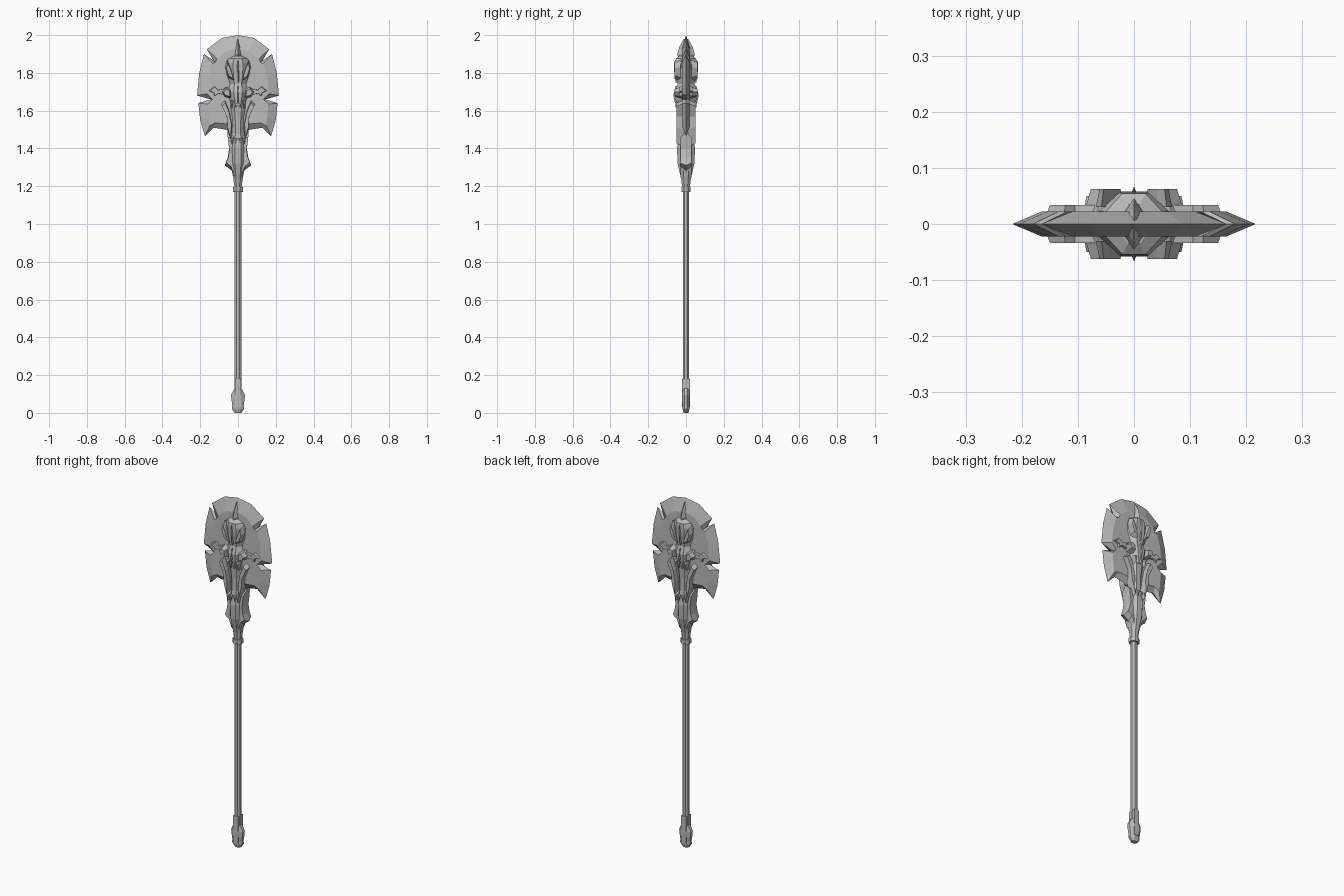
import bpy, bmesh, math

cube = bpy.data.objects.get("Cube")
if cube:
    bpy.data.objects.remove(cube, do_unlink=True)

steel = bpy.data.materials.new("plain_grey_steel")
steel.use_nodes = True
colour = (0.5, 0.5, 0.5, 1)
steel.diffuse_color = colour
steel.node_tree.nodes["Principled BSDF"].inputs["Base Color"].default_value = colour


def make(name, verts, faces, mirror_x=False, mirror_y=False):
    """Flat-shaded object, optionally repeated across the x and y planes."""
    bm = bmesh.new()
    for sx in ((1, -1) if mirror_x else (1,)):
        for sy in ((1, -1) if mirror_y else (1,)):
            copies = [bm.verts.new((x * sx, y * sy, z)) for x, y, z in verts]
            for face in faces:
                bm.faces.new([copies[i] for i in face])
    bmesh.ops.remove_doubles(bm, verts=bm.verts, dist=0.0001)
    bmesh.ops.recalc_face_normals(bm, faces=bm.faces)
    mesh = bpy.data.meshes.new(name)
    bm.to_mesh(mesh)
    bm.free()
    mesh.materials.append(steel)
    obj = bpy.data.objects.new(name, mesh)
    bpy.context.collection.objects.link(obj)
    return obj


def loft(name, sections, sides=8, turned=True):
    """Stack of rings, each given as height, half width and half depth."""
    start = math.pi / sides if turned else 0
    grow = 1 / math.cos(start)
    verts = []
    for z, rx, ry in sections:
        for i in range(sides):
            a = start + math.tau * i / sides
            verts.append((rx * grow * math.cos(a), ry * grow * math.sin(a), z))
    faces = [list(range(sides)), list(range(len(verts) - sides, len(verts)))]
    for k in range(len(sections) - 1):
        for i in range(sides):
            j = (i + 1) % sides
            a, b = k * sides, (k + 1) * sides
            faces.append([a + i, a + j, b + j, b + i])
    return make(name, verts, faces)


def relief(name, outline, base, depth, shrink=0.7):
    """Raised plate with sloping sides, repeated left, right, front and back."""
    n = len(outline)
    cx = sum(p[0] for p in outline) / n
    cz = sum(p[1] for p in outline) / n
    verts = [(x, -base, z) for x, z in outline]
    verts += [(cx + (x - cx) * shrink, -depth, cz + (z - cz) * shrink) for x, z in outline]
    faces = [list(range(n)), list(range(n, 2 * n))]
    for i in range(n):
        j = (i + 1) % n
        faces.append([i, j, n + j, n + i])
    return make(name, verts, faces, True, True)


# Blade: sharp notched rim around a thicker flat core
rim = [(0, 2), (.085, 1.985), (.165, 1.925), (.13, 1.865), (.18, 1.9), (.205, 1.8),
       (.217, 1.68), (.145, 1.66), (.21, 1.64), (.2, 1.55), (.175, 1.465),
       (.13, 1.51), (.065, 1.5), (0, 1.47)]
core = [(0, 1.93), (.06, 1.915), (.11, 1.875), (.12, 1.855), (.135, 1.85), (.155, 1.78),
        (.165, 1.69), (.135, 1.66), (.16, 1.635), (.155, 1.57), (.15, 1.52),
        (.12, 1.535), (.06, 1.53), (0, 1.5)]
n = len(rim)
blade_verts = [(x, 0, z) for x, z in rim] + [(x, -.022, z) for x, z in core]
blade_faces = [[i, i + 1, n + i + 1, n + i] for i in range(n - 1)]
blade_faces.append(list(range(n, 2 * n)))
make("blade", blade_verts, blade_faces, True, True)

# Shaft, collar and pommel
loft("shaft", [(.1, .018, .016), (1.22, .018, .016)])
loft("collar", [(1.17, .027, .024), (1.195, .027, .024)])
loft("pommel", [(0, .018, .012), (.02, .032, .018), (.04, .03, .02), (.065, .034, .022),
                (.095, .037, .022), (.12, .025, .021), (.13, .018, .016)])
loft("pommel_sleeve", [(.03, .016, .022), (.18, .016, .021)], sides=4)

# Socket that flares from the shaft into the head
loft("socket", [(1.19, .019, .02), (1.235, .024, .025), (1.32, .038, .044), (1.4, .04, .048),
                (1.48, .034, .036), (1.55, .035, .036), (1.62, .045, .042), (1.68, .045, .045)])
relief("socket_fin", [(.015, 1.23), (.035, 1.285), (.07, 1.31), (.055, 1.35),
                      (.047, 1.4), (.058, 1.49), (.01, 1.49)], 0, .03, .75)

# Beast skull mounted through the blade
loft("skull", [(1.62, .03, .046), (1.66, .045, .056), (1.7, .055, .058), (1.74, .045, .045),
               (1.79, .06, .052), (1.85, .062, .056), (1.875, .05, .054), (1.89, .025, .035)])
loft("forehead_ridge", [(1.75, .008, .055), (1.81, .035, .063), (1.86, .02, .063),
                        (1.885, .005, .04)], sides=4, turned=False)
loft("nose", [(1.64, .015, .058), (1.68, .026, .067), (1.73, .012, .056)],
     sides=4, turned=False)
loft("crest", [(1.85, .018, .034), (1.9, .031, .046), (1.94, .02, .034), (1.98, .002, .012)],
     sides=4, turned=False)

# Brows, cheeks, jaw arms and side horns
relief("brow", [(.015, 1.75), (.05, 1.775), (.068, 1.83), (.058, 1.87), (.04, 1.83)],
       .03, .062)
relief("cheek", [(.03, 1.66), (.07, 1.67), (.092, 1.7), (.065, 1.73), (.035, 1.715)],
       .01, .062, .55)
relief("jaw_arm", [(.035, 1.43), (.055, 1.5), (.06, 1.57), (.092, 1.64), (.07, 1.66),
                   (.045, 1.6), (.03, 1.52)], .01, .05, .8)
relief("side_horn", [(.06, 1.68), (.105, 1.69), (.125, 1.675), (.13, 1.695), (.157, 1.705),
                     (.125, 1.73), (.105, 1.71), (.06, 1.72)], .015, .034, .85)

# Teeth of both jaws
for row, top, length, y in (("upper", 1.655, .05, .055), ("lower", 1.46, .045, .05)):
    for i in range(2):
        x = .011 + .021 * i
        relief(f"{row}_tooth_{i + 1}", [(x - .01, top), (x + .01, top), (x, top - length)],
               y - .025, y, .6)
